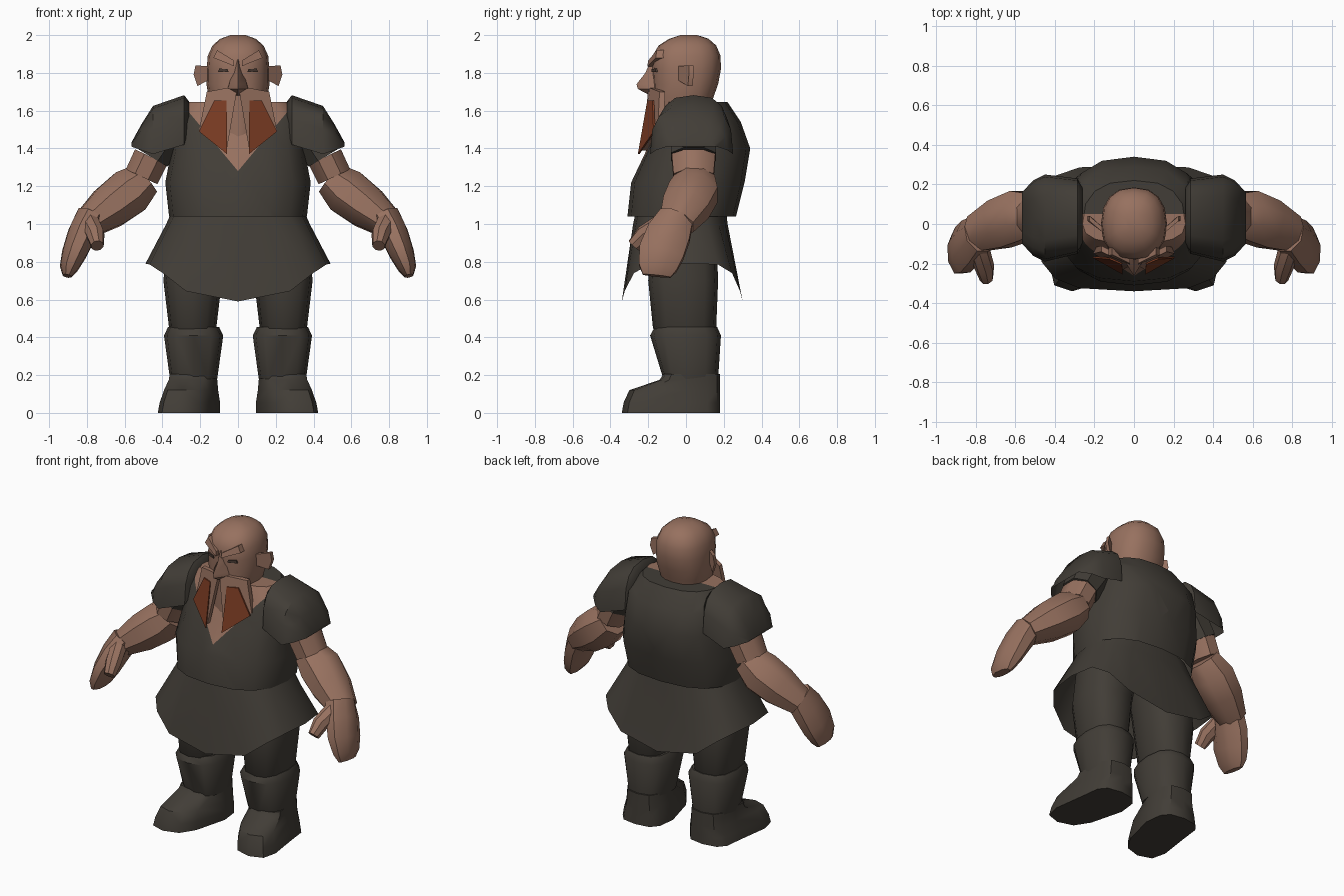
import bpy, bmesh, math
from mathutils import Vector

default_cube = bpy.data.objects.get("Cube")
if default_cube:
    bpy.data.objects.remove(default_cube, do_unlink=True)


def make_material(name, red, green, blue):
    material = bpy.data.materials.new(name)
    material.use_nodes = True
    colour = (red, green, blue, 1)
    material.diffuse_color = colour
    material.node_tree.nodes["Principled BSDF"].inputs["Base Color"].default_value = colour
    return material


SKIN = make_material("warm skin", 0.31, 0.165, 0.115)
CLOTH = make_material("dark cloth", 0.054, 0.047, 0.038)
HAIR = make_material("rust hair", 0.2, 0.045, 0.017)
EYE = make_material("eye shade", 0.07, 0.045, 0.035)


def power(value, exponent):
    return math.copysign(abs(value) ** exponent, value)


def ring(z, width, front, back, centre_x=0, sides=16, square=1.0):
    """Level cross-section with its own front and back depth."""
    points = []
    for i in range(sides):
        angle = math.tau * i / sides
        c, s = math.cos(angle), math.sin(angle)
        depth = back if s > 0 else -front
        points.append(Vector((centre_x + width * power(c, square),
                              depth * power(s, square), z)))
    return points


def arch(x, front, back, top, bottom, steps=8):
    """Upright open arch across the depth of the model."""
    middle, half = (front + back) / 2, (back - front) / 2
    points = []
    for i in range(steps + 1):
        angle = math.pi * i / steps
        points.append(Vector((x, middle - half * power(math.cos(angle), 0.7),
                              bottom + (top - bottom) * abs(math.sin(angle)) ** 0.7)))
    return points


def limb(stations, sides=8):
    """Sections square to a path; each station is (point, depth radius, other radius)."""
    centres = [Vector(station[0]) for station in stations]
    rings = []
    for i, (_, depth, thick) in enumerate(stations):
        along = (centres[min(i + 1, len(centres) - 1)] - centres[max(i - 1, 0)]).normalized()
        side = Vector((0, 1, 0))
        side = (side - along * side.dot(along)).normalized()
        across = along.cross(side)
        angles = [math.tau * (k + 0.5) / sides for k in range(sides)]
        rings.append([centres[i] + side * depth * math.cos(a) + across * thick * math.sin(a)
                      for a in angles])
    return rings


def loft(name, rings, materials, closed=True, caps=(True, True), flip=1, paint=None, cuts=()):
    """Skin a list of sections; optional cuts let a rule paint clean borders."""
    bm = bmesh.new()
    rows = [[bm.verts.new((p.x * flip, p.y, p.z)) for p in section] for section in rings]
    count = len(rows[0])
    for low, high in zip(rows, rows[1:]):
        for i in range(count if closed else count - 1):
            j = (i + 1) % count
            bm.faces.new((low[i], low[j], high[j], high[i]))
    for wanted, row in zip(caps, (rows[0], rows[-1])):
        if wanted:
            bm.faces.new(row)
    for point, normal in cuts:
        bmesh.ops.bisect_plane(bm, geom=bm.verts[:] + bm.edges[:] + bm.faces[:],
                               plane_co=point, plane_no=normal)
    bmesh.ops.recalc_face_normals(bm, faces=bm.faces[:])
    for face in bm.faces:
        face.smooth = True
        if paint:
            face.material_index = paint(face.calc_center_median())
    mesh = bpy.data.meshes.new(name)
    bm.to_mesh(mesh)
    bm.free()
    for material in materials:
        mesh.materials.append(material)
    mesh.set_sharp_from_angle(angle=math.radians(42))
    item = bpy.data.objects.new(name, mesh)
    bpy.context.collection.objects.link(item)
    return item


def pair(name, rings, materials, **options):
    for side, flip in (("left", 1), ("right", -1)):
        loft(side + "_" + name, rings, materials, flip=flip, **options)


def plate(name, outline, material, thickness=0.009):
    front = [Vector(p) for p in outline]
    pair(name, [front, [p + Vector((0, thickness, 0)) for p in front]], [material])


# Tunic body with a bare V neckline
tunic = [ring(z, w, f, b, square=0.8) for z, w, f, b in (
    (1.04, 0.365, -0.31, 0.265), (1.22, 0.385, -0.29, 0.31), (1.4, 0.35, -0.205, 0.34),
    (1.54, 0.35, -0.15, 0.29), (1.645, 0.26, -0.1, 0.22))]
neck_tip = (0, 0, 1.28)
loft("tunic", tunic, [CLOTH, SKIN], caps=(False, True),
     cuts=((neck_tip, (1.2, 0, -1)), (neck_tip, (1.2, 0, 1)), ((0, 0.05, 0), (0, 1, 0))),
     paint=lambda p: int(p.y < 0.05 and p.z > 1.28 + 1.2 * abs(p.x)))

# Flared skirt with a pointed front and back
hem = ring(0, 0.49, -0.34, 0.3, square=0.6)
for i, point in enumerate(hem):
    point.z = 0.79 - 0.2 * math.sin(math.tau * i / len(hem)) ** 4
loft("skirt", [ring(1.09, 0.34, -0.26, 0.21, square=0.8),
               ring(1.0, 0.38, -0.28, 0.22, square=0.7), hem], [CLOTH], caps=(True, False))

# Head and neck
head = [ring(z, w, f, b, square=0.85) for z, w, f, b in (
    (1.4, 0.1, -0.18, 0.09), (1.58, 0.13, -0.18, 0.12), (1.67, 0.155, -0.175, 0.145),
    (1.74, 0.167, -0.175, 0.17), (1.82, 0.166, -0.18, 0.185), (1.89, 0.16, -0.178, 0.183),
    (1.945, 0.135, -0.145, 0.16), (1.98, 0.095, -0.09, 0.12), (2.0, 0.04, -0.03, 0.06))]
loft("head", head, [SKIN])

# Nose, brows, eyes and ears
loft("nose", [ring(z, w, f, 0, sides=8) for z, w, f in (
    (1.68, 0.05, -0.19), (1.715, 0.075, -0.255), (1.74, 0.065, -0.262),
    (1.8, 0.045, -0.215), (1.87, 0.03, -0.185))], [SKIN])
plate("brow", ((0.02, -0.205, 1.835), (0.13, -0.16, 1.88),
               (0.11, -0.155, 1.92), (0.02, -0.2, 1.865)), SKIN, 0.04)
plate("eye", ((0.05, -0.184, 1.805), (0.105, -0.16, 1.805),
              (0.1, -0.162, 1.823), (0.055, -0.183, 1.82)), EYE)
plate("ear", ((0.16, -0.04, 1.76), (0.215, 0.01, 1.73),
              (0.235, 0.015, 1.79), (0.225, 0.015, 1.84), (0.16, -0.04, 1.835)), SKIN, 0.025)

# Forked beard: skin-toned roots carrying coloured locks
plate("beard_root", ((0.005, -0.2, 1.71), (0.06, -0.19, 1.72), (0.165, -0.14, 1.7),
                     (0.205, -0.15, 1.5), (0.06, -0.235, 1.39)), SKIN, 0.03)
plate("beard_lock", ((0.06, -0.205, 1.655), (0.125, -0.178, 1.655),
                     (0.207, -0.172, 1.49), (0.058, -0.255, 1.37)), HAIR)

# Shoulder guards
pair("shoulder_guard", [arch(*section) for section in (
    (0.26, -0.1, 0.19, 1.65, 0.5 + 1), (0.285, -0.15, 0.23, 1.682, 1.42),
    (0.45, -0.19, 0.25, 1.625, 1.37), (0.51, -0.16, 0.22, 1.53, 1.39),
    (0.565, -0.1, 0.16, 1.43, 1.41))], [CLOTH], closed=False)

# Arms: sleeve, bare upper arm, forearm
shoulder, cuff, elbow = (0.36, 0.04, 1.52), (0.46, 0.04, 1.355), (0.51, 0.04, 1.25)
pair("sleeve", limb(((shoulder, 0.13, 0.13), (cuff, 0.13, 0.108))), [CLOTH])
pair("upper_arm", limb(((cuff, 0.125, 0.102), (elbow, 0.115, 0.1))), [SKIN])
pair("forearm", limb((((0.49, 0.05, 1.24), 0.11, 0.1), ((0.575, 0.04, 1.17), 0.14, 0.135),
                      ((0.68, 0, 1.09), 0.135, 0.125), ((0.8, -0.05, 1.0), 0.1, 0.085))), [SKIN])

# Hands
pair("hand", limb((((0.78, -0.05, 1.035), 0.1, 0.085), ((0.825, -0.09, 0.95), 0.125, 0.08),
                   ((0.865, -0.13, 0.85), 0.13, 0.07), ((0.895, -0.15, 0.77), 0.11, 0.052),
                   ((0.905, -0.155, 0.725), 0.08, 0.025))), [SKIN])
pair("thumb", limb((((0.785, -0.12, 1.01), 0.05, 0.055), ((0.755, -0.22, 0.945), 0.05, 0.05),
                    ((0.745, -0.275, 0.885), 0.04, 0.035))), [SKIN])

# Legs
def leg_part(name, levels, square):
    pair(name, [ring(z, w, f, b, x, 12, square) for z, x, w, f, b in levels], [CLOTH])


leg_part("thigh", ((0.4, 0.245, 0.1, -0.14, 0.13), (0.45, 0.24, 0.125, -0.175, 0.16),
                   (0.7, 0.24, 0.155, -0.2, 0.17), (0.95, 0.2, 0.17, -0.19, 0.16)), 0.75)
leg_part("shin", ((0.18, 0.235, 0.125, -0.12, 0.17), (0.41, 0.235, 0.157, -0.19, 0.185),
                  (0.455, 0.235, 0.135, -0.165, 0.165)), 0.75)

# Boots, splayed outward toward the toes
boot = [ring(z, w, f, 0.18, x, 12, 0.65) for z, x, w, f in (
    (0.005, 0.245, 0.15, -0.34), (0.06, 0.24, 0.145, -0.33), (0.125, 0.235, 0.13, -0.3),
    (0.18, 0.235, 0.125, -0.14), (0.21, 0.235, 0.122, -0.12))]
for section in boot:
    for point in section:
        point.x += max(0, -point.y) * 0.2
        point.z -= 0.005
pair("boot", boot, [CLOTH])
